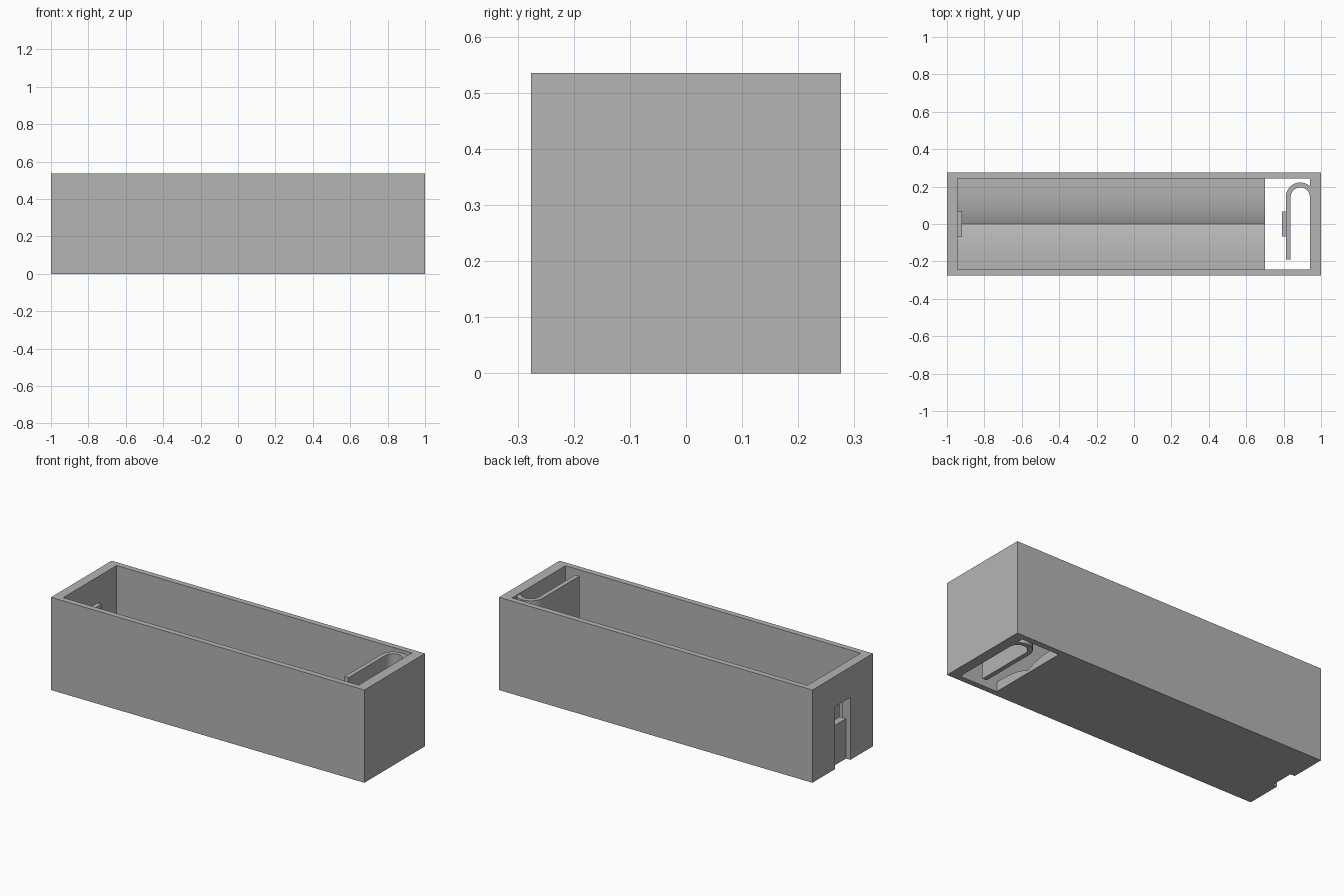
import bpy, bmesh, math

cube = bpy.data.objects.get("Cube")
if cube:
    bpy.data.objects.remove(cube, do_unlink=True)

# Material
grey = bpy.data.materials.new("plain_grey")
grey.use_nodes = True
colour = (0.46, 0.46, 0.46, 1)
grey.diffuse_color = colour
grey.node_tree.nodes["Principled BSDF"].inputs["Base Color"].default_value = colour


def extrude(name, points, offset):
    """Solid made by sweeping a closed outline along an offset."""
    bm = bmesh.new()
    face = bm.faces.new([bm.verts.new(p) for p in points])
    swept = bmesh.ops.extrude_face_region(bm, geom=[face])["geom"]
    bmesh.ops.translate(bm, vec=offset,
                        verts=[v for v in swept if isinstance(v, bmesh.types.BMVert)])
    bmesh.ops.recalc_face_normals(bm, faces=bm.faces)
    mesh = bpy.data.meshes.new(name)
    bm.to_mesh(mesh)
    bm.free()
    mesh.materials.append(grey)
    obj = bpy.data.objects.new(name, mesh)
    bpy.context.collection.objects.link(obj)
    return obj


def box(name, x0, x1, y0, y1, z0, z1):
    outline = [(x0, y0, z0), (x1, y0, z0), (x1, y1, z0), (x0, y1, z0)]
    return extrude(name, outline, (0, 0, z1 - z0))


def boolean(target, tool, operation):
    """Apply one boolean and discard its tool."""
    tool.hide_render = True
    bpy.context.view_layer.objects.active = target
    mod = target.modifiers.new(operation, "BOOLEAN")
    mod.object, mod.operation, mod.solver = tool, operation, "EXACT"
    bpy.ops.object.modifier_apply(modifier=mod.name)
    bpy.data.objects.remove(tool, do_unlink=True)


def smooth(obj):
    bpy.ops.object.select_all(action="DESELECT")
    obj.select_set(True)
    bpy.context.view_layer.objects.active = obj
    bpy.ops.object.shade_smooth_by_angle(angle=math.radians(30))


W, H = 0.276, 0.535          # half depth and height of the box
IN_L, IN_R = -0.945, 0.94    # inner faces of the end walls
IN_Y = 0.243                 # inner faces of the long walls

# Storage box with a floor that curves down to a central crease
body = box("box_body", -1, 1, -W, W, 0, H)
steps = 12
floor_line = []
for i in range(-steps, steps + 1):
    t = i / steps
    floor_line.append((IN_L, IN_Y * t, 0.055 - 0.04 * (1 - abs(t)) ** 3))
cavity = extrude("cavity", floor_line + [(IN_L, IN_Y, 1), (IN_L, -IN_Y, 1)],
                 (IN_R - IN_L, 0, 0))
boolean(body, cavity, "DIFFERENCE")

# Opening through the floor below the spring
boolean(body, box("opening", 0.70, IN_R, -IN_Y, IN_Y, -0.1, 0.2), "DIFFERENCE")

# Catch in the end wall: backing pad, shallow channel and deeper pocket
boolean(body, box("pad", -0.96, -0.92, -0.07, 0.07, 0.2, 0.385), "UNION")
boolean(body, box("channel", -1.1, -0.972, -0.07, 0.07, -0.1, 0.36), "DIFFERENCE")
boolean(body, box("pocket", -1.1, -0.932, -0.07, 0.07, 0.23, 0.36), "DIFFERENCE")
smooth(body)

# Spring clip: hooked strip rooted in the end wall
CX, CY, R_OUT, R_IN = 0.889, 0.145, 0.077, 0.051
arc = [math.pi * i / 24 for i in range(25)]
outer = [(CX + R_OUT * math.cos(a), CY + R_OUT * math.sin(a), 0) for a in arc]
inner = [(CX + R_IN * math.cos(a), CY + R_IN * math.sin(a), 0) for a in reversed(arc)]
tip = [(CX - R_OUT, -0.19, 0), (CX - R_IN, -0.19, 0)]
spring = extrude("spring_clip", outer + tip + inner, (0, 0, H - 0.005))
boolean(spring, box("root_trim", IN_R, 1.2, -0.5, 0.5, -0.1, 1), "DIFFERENCE")
smooth(spring)

# Latch tab on the free leg, with a sloping underside
latch = [(0.815, -0.068, 0.24), (0.79, -0.068, 0.265),
         (0.79, -0.068, 0.34), (0.815, -0.068, 0.34)]
extrude("latch_tab", latch, (0, 0.136, 0))
